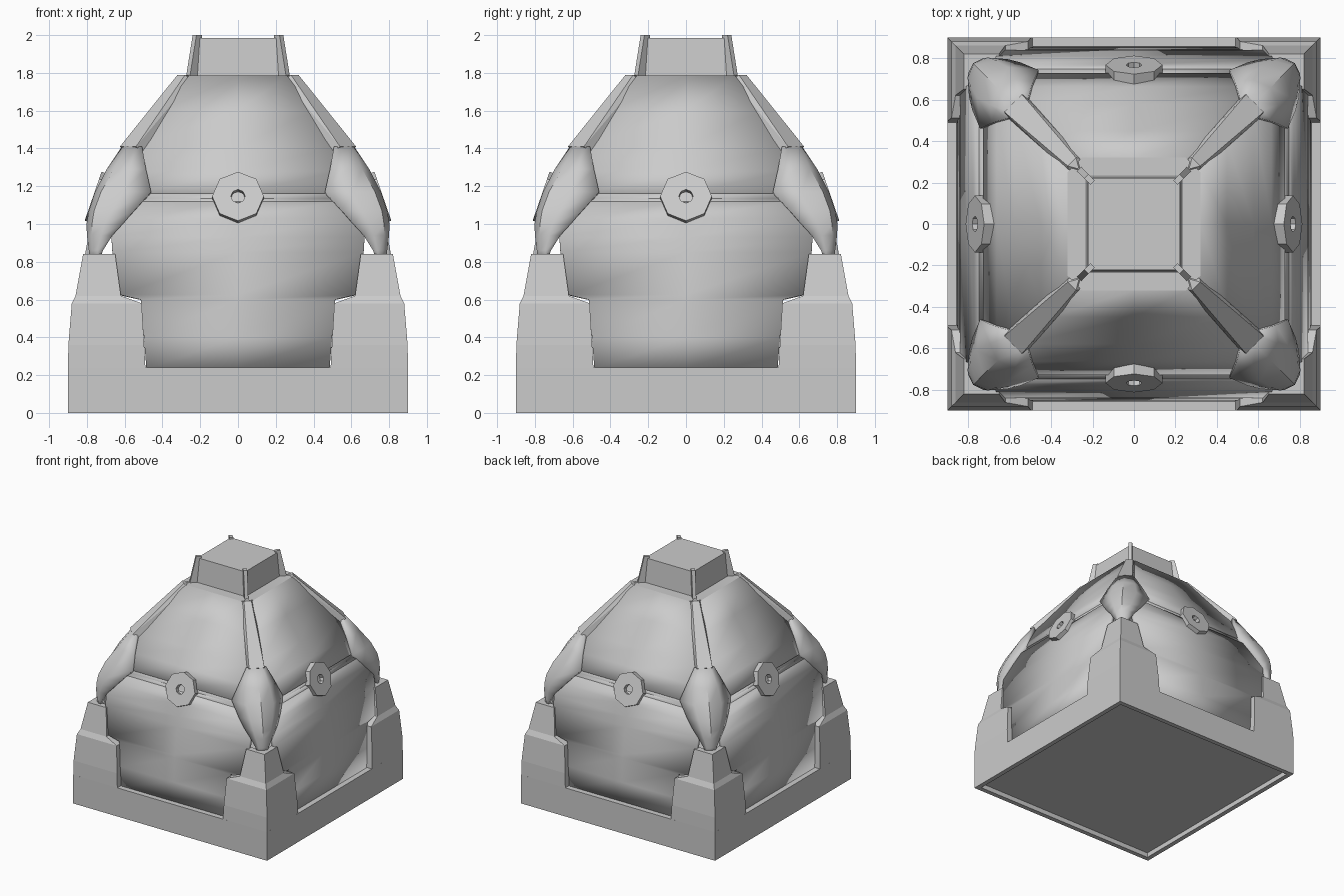
import bpy, bmesh
from math import radians, pi
from mathutils import Matrix

if "Cube" in bpy.data.objects:
    bpy.data.objects.remove(bpy.data.objects["Cube"])


def finish(name, bm, smooth=None, thick=0, recalc=True):
    if recalc:
        bmesh.ops.recalc_face_normals(bm, faces=bm.faces)
    me = bpy.data.meshes.new(name)
    bm.to_mesh(me)
    bm.free()
    ob = bpy.data.objects.new(name, me)
    bpy.context.collection.objects.link(ob)
    if thick:
        mod = ob.modifiers.new("thickness", 'SOLIDIFY')
        mod.thickness = thick
        mod.offset = -1
    if smooth:
        bpy.ops.object.select_all(action='DESELECT')
        ob.select_set(True)
        bpy.context.view_layer.objects.active = ob
        bpy.ops.object.shade_smooth_by_angle(angle=radians(smooth))
    return ob


def four(ob):
    # repeat a part on all four sides
    for k in range(1, 4):
        c = ob.copy()
        c.name = f"{ob.name}_{k + 1}"
        c.rotation_euler.z = k * pi / 2
        bpy.context.collection.objects.link(c)


def grid(rows):
    bm = bmesh.new()
    vs = [[bm.verts.new(p) for p in r] for r in rows]
    for a, b in zip(vs, vs[1:]):
        for i in range(len(a) - 1):
            bm.faces.new((a[i], a[i + 1], b[i + 1], b[i]))
    return bm


def loft(rings):
    bm = bmesh.new()
    vs = [[bm.verts.new(p) for p in r] for r in rings]
    n = len(vs[0])
    for a, b in zip(vs, vs[1:]):
        for i in range(n):
            j = (i + 1) % n
            bm.faces.new((a[i], a[j], b[j], b[i]))
    bm.faces.new(vs[0])
    bm.faces.new(vs[-1])
    return bm


def hull(points):
    # convex block, symmetric about the front-right diagonal
    bm = bmesh.new()
    for x, y, z in points:
        bm.verts.new((x, -y, z))
        if x != y:
            bm.verts.new((y, -x, z))
    bmesh.ops.convex_hull(bm, input=bm.verts)
    bmesh.ops.dissolve_limit(bm, angle_limit=0.02, verts=bm.verts, edges=bm.edges)
    return bm


def square(h, z):
    return [(-h, -h, z), (h, -h, z), (h, h, z), (-h, h, z)]


# base slab with a recessed underside
bm = loft([square(.9, 0), square(.9, .24)])
bmesh.ops.recalc_face_normals(bm, faces=bm.faces)
bottom = [f for f in bm.faces if f.normal.z < -.9]
bmesh.ops.inset_individual(bm, faces=bottom, thickness=.055)
bmesh.ops.inset_individual(bm, faces=bottom, thickness=0, depth=-.04)
finish("base_slab", bm)

# stepped L-shaped corner posts: height, outer half width, inner end, wall thickness
levels = [(.235, .9, .49, .06), (.36, .898, .497, .06), (.58, .88, .51, .06),
          (.62, .86, .62, .06), (.84, .82, .65, .05)]
rings = []
for z, o, x, t in levels:
    i = o - t
    rings.append([(x, -o, z), (o, -o, z), (o, -x, z), (i, -x, z), (i, -i, z), (x, -i, z)])
four(finish("corner_post", loft(rings)))

# curved side panels: height, distance from centre, half width
lower = [(.235, .855, .485), (.4, .851, .498), (.6, .84, .515), (.625, .838, .62),
         (.85, .808, .665), (.93, .793, .67), (1.03, .771, .61), (1.12, .748, .53)]
ledge = [(1.12, .748, .53), (1.135, .722, .52), (1.165, .72, .52)]
upper = [(1.165, .728, .52), (1.28, .662, .54), (1.41, .578, .535),
         (1.6, .448, .4), (1.785, .32, .26)]
for name, prof in (("lower_panel", lower), ("panel_groove", ledge), ("upper_panel", upper)):
    bm = grid([[(-w, -d, z), (0, -d, z), (w, -d, z)] for z, d, w in prof])
    four(finish(name, bm, 25, .03, False))

# flat shoulder and top cap
shoulder = [(.25, .32), (.32, .25), (.32, -.25), (.25, -.32),
            (-.25, -.32), (-.32, -.25), (-.32, .25), (-.25, .32)]
finish("shoulder", loft([[(x, y, z) for x, y in shoulder] for z in (1.75, 1.785)]))
finish("top_cap", loft([square(.235, 1.78), square(.222, 1.985)]))

# thin fins on the cap corners
e = .01
four(finish("cap_fin", hull([(.2 - e, .2 + e, 1.78), (.265 - e, .265 + e, 1.78),
                             (.2 - e, .2 + e, 2), (.23 - e, .23 + e, 2)])))

# ridge struts running down the corners
four(finish("ridge_strut", hull([(.245, .315, 1.76), (.265, .265, 1.79), (.28, .32, 1.79),
                                 (.3, .348, 1.752), (.505, .6, 1.385), (.54, .625, 1.41),
                                 (.5, .5, 1.4)])))

# domed corner pods: height, edge point, middle point, centre
pod = [(.80, (.735, .785), (.75, .785), .765), (.86, (.715, .79), (.745, .79), .77),
       (.94, (.665, .798), (.725, .8), .775), (1.0, (.61, .795), (.705, .802), .773),
       (1.07, (.55, .78), (.67, .79), .762), (1.17, (.46, .742), (.61, .757), .725),
       (1.29, (.487, .685), (.575, .695), .658), (1.41, (.508, .615), (.545, .61), .588)]
rows = []
for z, (a, b), (m, n), c in pod:
    rows.append([(a, -b, z), (m, -n, z), (c, -c, z), (n, -m, z), (b, -a, z)])
four(finish("corner_pod", grid(rows), 40, .05, False))

# tilted octagonal discs with a centre hole
bm = bmesh.new()
bmesh.ops.create_cone(bm, cap_ends=True, segments=8, radius1=.137, radius2=.137, depth=.05)
bm.normal_update()
face = [f for f in bm.faces if f.normal.z > .9]
bmesh.ops.inset_individual(bm, faces=face, thickness=.099)
bmesh.ops.inset_individual(bm, faces=face, thickness=0, depth=-.035)
bm.transform(Matrix.Translation((0, -.767, 1.147)) @ Matrix.Rotation(radians(71), 4, 'X')
             @ Matrix.Translation((0, 0, -.025)))
four(finish("side_disc", bm))
